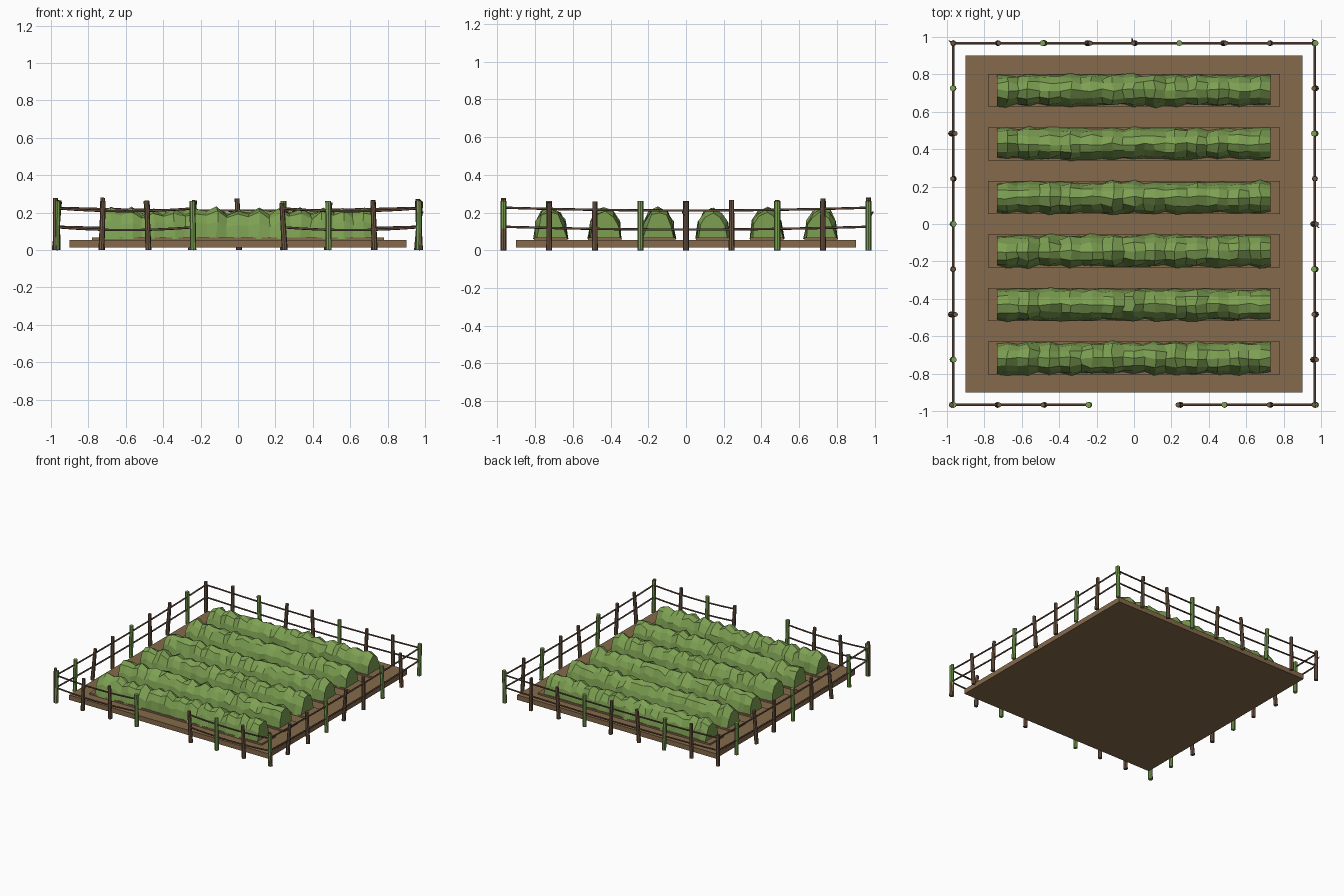
import bpy, bmesh, math, random
from mathutils import Vector

if "Cube" in bpy.data.objects:
    bpy.data.objects.remove(bpy.data.objects["Cube"])
random.seed(7)

def mat(name, c):
    m = bpy.data.materials.new(name)
    m.diffuse_color = (*c, 1)
    m.use_nodes = True
    m.node_tree.nodes["Principled BSDF"].inputs["Base Color"].default_value = m.diffuse_color
    return m

SOIL = mat("soil_brown", (0.235, 0.143, 0.070))
LEAF = mat("leaf_green", (0.205, 0.350, 0.085))
WOOD = mat("post_brown", (0.170, 0.102, 0.060))
BAMBOO = mat("post_green", (0.195, 0.360, 0.085))
RAIL = mat("rail_dark_brown", (0.115, 0.066, 0.045))

def finish(name, bm, m, smooth=False):
    bmesh.ops.recalc_face_normals(bm, faces=bm.faces)
    for f in bm.faces:
        f.smooth = smooth and len(f.verts) == 4
    me = bpy.data.meshes.new(name)
    bm.to_mesh(me)
    bm.free()
    me.materials.append(m)
    ob = bpy.data.objects.new(name, me)
    bpy.context.collection.objects.link(ob)
    return ob

def box(name, x, y0, y1, z0, z1, m):
    bm = bmesh.new()
    bmesh.ops.create_cube(bm, size=1)
    for v in bm.verts:
        v.co = Vector((v.co.x * 2 * x, y0 if v.co.y < 0 else y1, z0 if v.co.z < 0 else z1))
    return finish(name, bm, m)

def tube(name, pts, radii, sides, m, smooth=False):
    """Low-poly tapered tube through a list of points."""
    bm = bmesh.new()
    rings = []
    for i, p in enumerate(pts):
        d = (pts[min(i + 1, len(pts) - 1)] - pts[max(i - 1, 0)]).normalized()
        a = d.cross(Vector((0, 0, 1)) if abs(d.z) < 0.8 else Vector((0, 1, 0))).normalized()
        b = d.cross(a)
        rings.append([bm.verts.new(p + radii[i] * (a * math.cos(t) + b * math.sin(t)))
                      for t in (2 * math.pi * k / sides for k in range(sides))])
    for r, s in zip(rings, rings[1:]):
        for k in range(sides):
            bm.faces.new((r[k], r[(k + 1) % sides], s[(k + 1) % sides], s[k]))
    bm.faces.new(rings[0])
    bm.faces.new(rings[-1])
    return finish(name, bm, m, smooth)

# soil slab
box("soil_slab", 0.90, -0.90, 0.90, 0.015, 0.055, SOIL)

# planting beds and jagged, ridged crop rows
PROFILE = [(-.083, .06), (-.070, .14), (-.042, .188), (0, .208), (.042, .188), (.070, .14), (.083, .06)]
SEG = 26
for r in range(6):
    yc = -0.7175 + r * 0.2865
    box("planting_bed", 0.78, yc - 0.088, yc + 0.088, 0.05, 0.068, SOIL)
    bm = bmesh.new()
    rings = []
    for i in range(SEG + 1):
        end = i in (0, SEG)
        ridge = (1 if i % 2 else -1) * random.uniform(.3, 1)
        ring = []
        for k, (py, pz) in enumerate(PROFILE):
            base = k in (0, 6)
            bump = 0 if base else ridge * .017 + random.uniform(-.010, .010)
            y = py * (1 + ridge * (.05 if base else .09)) + random.uniform(-.008, .008)
            x = -0.733 + 1.464 * i / SEG + (0 if end else random.uniform(-.008, .008))
            ring.append(bm.verts.new((x, yc + y, pz + bump)))
        rings.append(ring)
    for a, b in zip(rings, rings[1:]):
        for k in range(7):
            n = (k + 1) % 7
            bm.faces.new((a[k], b[k], b[n], a[n]))
    bm.faces.new(rings[0])
    bm.faces.new(rings[-1])
    finish("crop_row", bm, LEAF)

# fence posts: every third one is green, brown ones lean
E, STEP = 0.967, 0.2418

def post(x, y, green):
    lean = random.uniform(-.013, .013)
    h = 0.262 if green else random.uniform(.25, .28)
    if green:
        lean *= .4
    rad = (.016, .016) if green else (.016, .013)
    tube("green_post" if green else "brown_post",
         [Vector((x - lean, y, 0)), Vector((x + lean, y, h))], rad, 8, BAMBOO if green else WOOD)

def twig(x, y, dx, dy):
    tube("post_twig", [Vector((x, y, .165)), Vector((x + dx, y + dy, .205))], (.005, .003), 4, WOOD)

for i in range(9):
    c = -E + i * STEP
    if i != 4:
        post(c, -E, i in (0, 3, 6))        # front, with gate gap
    post(c, E, i in (2, 5, 8))             # back
    if 0 < i < 8:
        post(-E, c, i in (1, 4, 7))        # left
        post(E, c, i in (3, 6))            # right
post(E, -E, True)                          # doubled corner posts
post(-E - .008, -E, False)
twig(-0.01, E, 0, .026)
twig(E, 0, .022, -.02)
twig(-E, E, -.022, .012)
twig(E, E, -.012, .022)

# sagging rails in two heights
def rail(p, q, z):
    n = 8
    pts = []
    for i in range(n + 1):
        t = i / n
        sag = 0.015 * 4 * t * (1 - t)
        pts.append(Vector((p[0] + (q[0] - p[0]) * t, p[1] + (q[1] - p[1]) * t, z - sag)))
    tube("fence_rail", pts, [.0062] * (n + 1), 8, RAIL, True)

G = STEP
for z in (.125, .226):
    rail((-E, E), (E, E), z)
    rail((-E, -E), (-E, E), z)
    rail((E, -E), (E, E), z)
    rail((-E, -E), (-G, -E), z - .003)
    rail((G, -E), (E, -E), z - .003)
